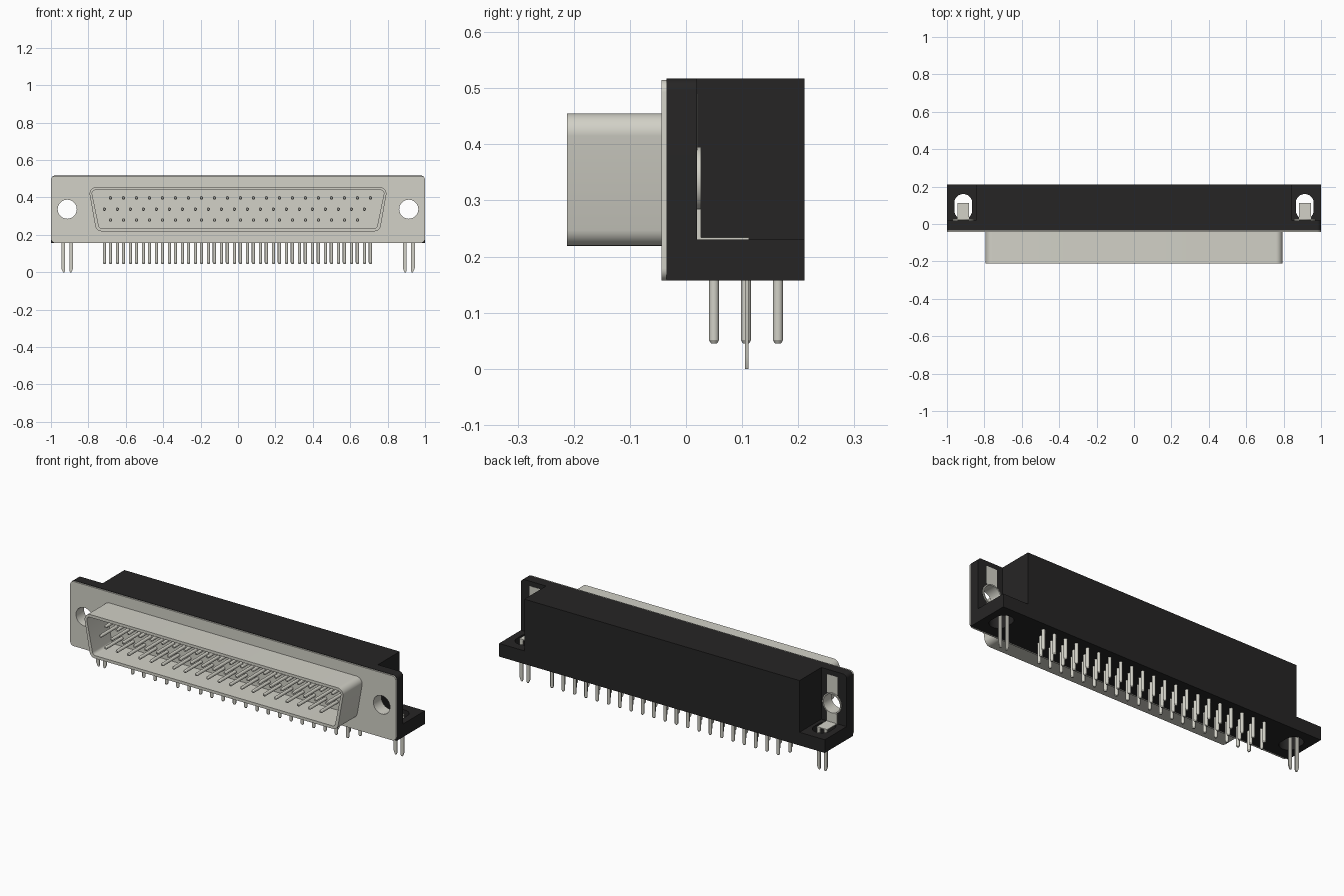
import bpy, bmesh, math
from mathutils import Matrix, Vector

cube = bpy.data.objects.get("Cube")
if cube:
    bpy.data.objects.remove(cube, do_unlink=True)


def material(name, rgb):
    m = bpy.data.materials.new(name)
    m.use_nodes = True
    m.diffuse_color = (*rgb, 1)
    m.node_tree.nodes["Principled BSDF"].inputs["Base Color"].default_value = (*rgb, 1)
    return m


METAL = material("pale metal", (0.645, 0.638, 0.572))
BLACK = material("black plastic", (0.0193, 0.0185, 0.0185))


def finish(name, bm, mat):
    bmesh.ops.recalc_face_normals(bm, faces=bm.faces[:])
    me = bpy.data.meshes.new(name)
    bm.to_mesh(me)
    bm.free()
    me.materials.append(mat)
    ob = bpy.data.objects.new(name, me)
    bpy.context.collection.objects.link(ob)
    bpy.ops.object.select_all(action='DESELECT')
    ob.select_set(True)
    bpy.context.view_layer.objects.active = ob
    bpy.ops.object.shade_smooth_by_angle(angle=math.radians(35))
    return ob


def rounded(points, radii, n=6):
    """Polygon with each corner replaced by an arc of the given radius."""
    out = []
    for i, p in enumerate(points):
        p, r = Vector(p), radii[i]
        if r == 0:
            out.append(p)
            continue
        a = (Vector(points[i - 1]) - p).normalized()
        b = (Vector(points[(i + 1) % len(points)]) - p).normalized()
        half = math.acos(a.dot(b)) / 2
        c = p + (a + b).normalized() * (r / math.sin(half))
        start = p + a * (r / math.tan(half)) - c
        end = p + b * (r / math.tan(half)) - c
        out += [c + start.lerp(end, k / n).normalized() * r for k in range(n + 1)]
    return out


def rect(x0, x1, y0, y1):
    return [(x0, y0), (x1, y0), (x1, y1), (x0, y1)]


def circle(cx, cy, r, n=32):
    return [(cx + r * math.cos(2 * math.pi * k / n), cy + r * math.sin(2 * math.pi * k / n))
            for k in range(n)]


def prism(name, loops, axis, lo, hi, mat):
    """Extrude an outline (first loop) with holes (other loops) along y or z."""
    bm = bmesh.new()
    place = (lambda p: (p[0], lo, p[1])) if axis == 'y' else (lambda p: (p[0], p[1], lo))
    edges = []
    for loop in loops:
        vs = [bm.verts.new(place(p)) for p in loop]
        edges += [bm.edges.new((vs[i - 1], vs[i])) for i in range(len(vs))]
    bmesh.ops.triangle_fill(bm, edges=edges, use_beauty=True)
    got = bmesh.ops.extrude_face_region(bm, geom=bm.faces[:])
    step = (0, hi - lo, 0) if axis == 'y' else (0, 0, hi - lo)
    bmesh.ops.translate(bm, vec=step,
                        verts=[g for g in got["geom"] if isinstance(g, bmesh.types.BMVert)])
    return finish(name, bm, mat)


def add_pin(bm, tip, direction, length, r=0.009):
    """Round pin with a short chamfered tip, starting at tip."""
    rot = Vector(direction).to_track_quat('Z', 'Y').to_matrix().to_4x4()
    ch = 0.006
    for z0, z1, r0, r1 in ((0, ch, r * 0.6, r), (ch, length, r, r)):
        bmesh.ops.create_cone(
            bm, cap_ends=True, segments=12, radius1=r0, radius2=r1, depth=z1 - z0,
            matrix=Matrix.Translation(tip) @ rot @ Matrix.Translation((0, 0, (z0 + z1) / 2)))


BOTTOM, TOP, HOLE_X, HOLE_Z = 0.157, 0.517, 0.913, 0.337
holes = [circle(s * HOLE_X, HOLE_Z, 0.051) for s in (-1, 1)]
wide_holes = [circle(s * HOLE_X, HOLE_Z, 0.057) for s in (-1, 1)]

# Metal front plate and black flange behind it
prism("front_plate", [rounded(rect(-1, 1, BOTTOM, TOP - 0.002), [0.022] * 4)] + holes,
      'y', -0.044, -0.035, METAL)
prism("rear_flange", [rounded(rect(-1, 1, BOTTOM, TOP), [0, 0, 0.022, 0.022])] + wide_holes,
      'y', -0.035, 0.02, BLACK)

# Black housing block
prism("housing", [rect(-0.845, 0.845, 0.02, 0.211)], 'z', BOTTOM, TOP, BLACK)


# Hollow D-shaped shell
def d_shape(inset):
    t = 0.80 - inset
    b = 0.758 - inset
    r = max(0.034 - inset, 0.01)
    return rounded([(-b, 0.219 + inset), (b, 0.219 + inset),
                    (t, 0.455 - inset), (-t, 0.455 - inset)], [r] * 4)


prism("shell", [d_shape(0), d_shape(0.016)], 'y', -0.212, -0.04, METAL)

# Contact pins in the shell, and their solder tails: first x, count, height, tail y
PITCH = 0.0695
contacts, tails = bmesh.new(), bmesh.new()
for x0, count, z, y in ((-0.682, 21, 0.398, 0.164),
                        (-0.714, 21, 0.337, 0.107),
                        (-0.682, 20, 0.280, 0.050)):
    for i in range(count):
        x = x0 + i * PITCH
        add_pin(contacts, (x, -0.19, z), (0, 1, 0), 0.15)
        add_pin(tails, (x, y, 0.045), (0, 0, 1), 0.115)
finish("contact_pins", contacts, METAL)
finish("solder_tails", tails, METAL)

# Mounting ears, one on each side
for side, s in (("right", -1), ("left", 1)):
    cx = s * HOLE_X
    xs = sorted((s * 0.845, s))
    # base tab with an oblong slot
    slot = rounded(rect(cx - 0.048, cx + 0.048, 0.026, 0.16), [0.047] * 4, 8)
    prism(side + "_base_tab", [rect(*xs, 0.02, 0.211), slot], 'z', BOTTOM, 0.23, BLACK)
    # threaded sleeve through the flange
    prism(side + "_sleeve", [circle(cx, HOLE_Z, 0.058), circle(cx, HOLE_Z, 0.051)],
          'y', -0.04, 0.027, METAL)
    # strap above and below the sleeve
    for part, z0, z1, back in (("lower", 0.23, 0.285, 0.027), ("upper", 0.39, 0.49, 0.0207)):
        prism(f"{side}_{part}_strap", [rect(cx - 0.032, cx + 0.032, z0, z1)],
              'y', 0.015, back, METAL)
    # foot with two pointed legs
    prism(side + "_foot", [rect(cx - 0.032, cx + 0.032, 0.02, 0.112)],
          'z', 0.229, 0.234, METAL)
    for leg, d in (("inner", -s * 0.0215), ("outer", s * 0.0215)):
        x = cx + d
        w = math.copysign(0.0105, d)
        outline = [(x - w, 0.23), (x + w, 0.23), (x + w, 0.022),
                   (x + w * 0.1, 0.0), (x - w * 0.6, 0.0), (x - w, 0.01)]
        prism(f"{side}_{leg}_leg", [outline], 'y', 0.105, 0.111, METAL)
